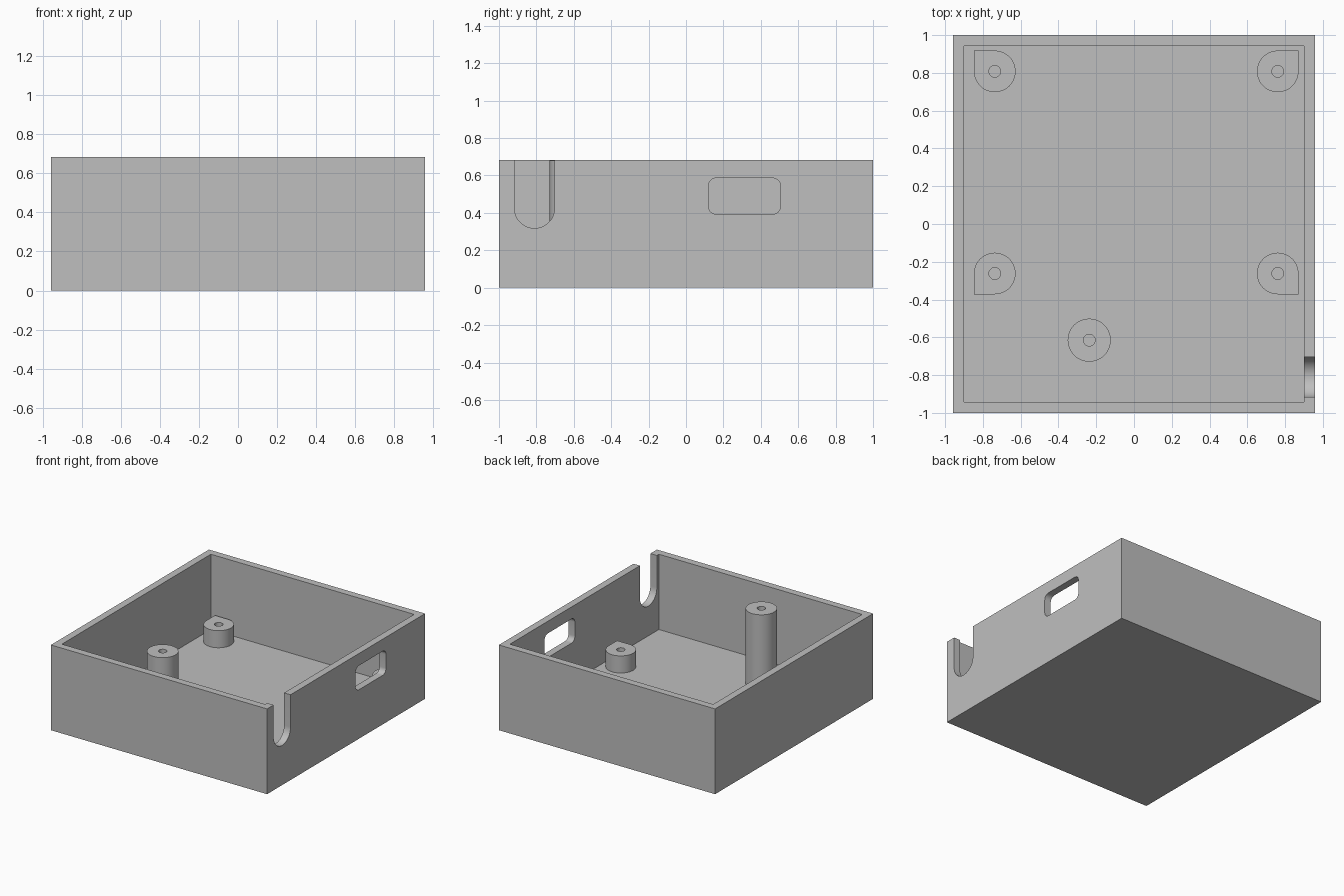
import bpy, bmesh, math

if "Cube" in bpy.data.objects:
    bpy.data.objects.remove(bpy.data.objects["Cube"])

HX, HY, H = 0.958, 1.0, 0.683      # outer half sizes and height
WALL, FLOOR = 0.081, 0.08
SEG = 48

grey = bpy.data.materials.new("grey plastic")
grey.diffuse_color = (0.52, 0.52, 0.52, 1)
grey.use_nodes = True
grey.node_tree.nodes["Principled BSDF"].inputs["Base Color"].default_value = grey.diffuse_color


def make(name, bm):
    bmesh.ops.recalc_face_normals(bm, faces=bm.faces)
    me = bpy.data.meshes.new(name)
    bm.to_mesh(me)
    bm.free()
    ob = bpy.data.objects.new(name, me)
    bpy.context.collection.objects.link(ob)
    me.materials.append(grey)
    return ob


def activate(ob):
    bpy.ops.object.select_all(action='DESELECT')
    ob.select_set(True)
    bpy.context.view_layer.objects.active = ob


def arc(cy, cz, r, a0, a1, n):
    return [(cy + r * math.cos(math.radians(a0 + (a1 - a0) * i / n)),
             cz + r * math.sin(math.radians(a0 + (a1 - a0) * i / n))) for i in range(n + 1)]


def wall_cutter(name, profile):
    """Extrude a y-z profile through the right wall."""
    bm = bmesh.new()
    face = bm.faces.new([bm.verts.new((HX - 0.2, y, z)) for y, z in profile])
    ext = bmesh.ops.extrude_face_region(bm, geom=[face])
    verts = [v for v in ext["geom"] if isinstance(v, bmesh.types.BMVert)]
    bmesh.ops.translate(bm, verts=verts, vec=(0.4, 0, 0))
    ob = make(name, bm)
    ob.hide_render = True
    return ob


def post(name, x, y, r, top, corner=None, hole=0.031):
    """Hollow screw post; corner=(sx, sy) squares off that quadrant."""
    bm = bmesh.new()
    angles = [2 * math.pi * i / SEG for i in range(SEG)]

    def outer(a):
        c, s = math.cos(a), math.sin(a)
        k = r
        if corner and c * corner[0] > -1e-6 and s * corner[1] > -1e-6:
            k = r / max(abs(c), abs(s))
        return x + k * c, y + k * s

    def ring(fn, z):
        return [bm.verts.new((*fn(a), z)) for a in angles]

    inner = lambda a: (x + hole * math.cos(a), y + hole * math.sin(a))
    rings = [ring(outer, FLOOR - 0.01), ring(outer, top), ring(inner, top), ring(inner, FLOOR)]
    for lo, hi in zip(rings, rings[1:]):
        for i in range(SEG):
            j = (i + 1) % SEG
            bm.faces.new((lo[i], lo[j], hi[j], hi[i]))
    bm.faces.new(rings[0])
    bm.faces.new(rings[-1])
    return make(name, bm)


# open tray: block with inset top pushed down to the floor
bm = bmesh.new()
bmesh.ops.create_cube(bm, size=1)
for v in bm.verts:
    v.co = (v.co.x * 2 * HX, v.co.y * 2 * HY, (v.co.z + 0.5) * H)
top = max(bm.faces, key=lambda f: f.calc_center_median().z)
bmesh.ops.inset_region(bm, faces=[top], thickness=WALL)
ext = bmesh.ops.extrude_face_region(bm, geom=[top])
for v in ext["geom"]:
    if isinstance(v, bmesh.types.BMVert):
        v.co.z = FLOOR
if top.is_valid:
    bmesh.ops.delete(bm, geom=[top], context='FACES_ONLY')
case = make("case", bm)

# cable slot and rounded port window in the right wall
slot = [(-0.917, 0.9)] + arc(-0.81, 0.425, 0.107, 180, 360, 24) + [(-0.703, 0.9)]
y0, y1, z0, z1, cr = 0.12, 0.505, 0.393, 0.586, 0.042
window = (arc(y1 - cr, z1 - cr, cr, 0, 90, 8) + arc(y0 + cr, z1 - cr, cr, 90, 180, 8)
          + arc(y0 + cr, z0 + cr, cr, 180, 270, 8) + arc(y1 - cr, z0 + cr, cr, 270, 360, 8))
cutters = [wall_cutter("slot_cutter", slot), wall_cutter("window_cutter", window)]
activate(case)
for cutter in cutters:
    mod = case.modifiers.new("cut", 'BOOLEAN')
    mod.operation, mod.solver, mod.object = 'DIFFERENCE', 'EXACT', cutter
    bpy.ops.object.modifier_apply(modifier=mod.name)
for cutter in cutters:
    bpy.data.objects.remove(cutter)

# four short board posts and one tall lid post
parts = [case]
for label, y, sy in (("back", 0.808, 1), ("front", -0.262, -1)):
    for side, x, sx in (("left", -0.737, -1), ("right", 0.761, 1)):
        parts.append(post(f"{label}_{side}_post", x, y, 0.11, 0.217, (sx, sy)))
parts.append(post("lid_post", -0.237, -0.615, 0.114, 0.68))

for ob in parts:
    activate(ob)
    bpy.ops.object.shade_smooth_by_angle(angle=math.radians(30))
